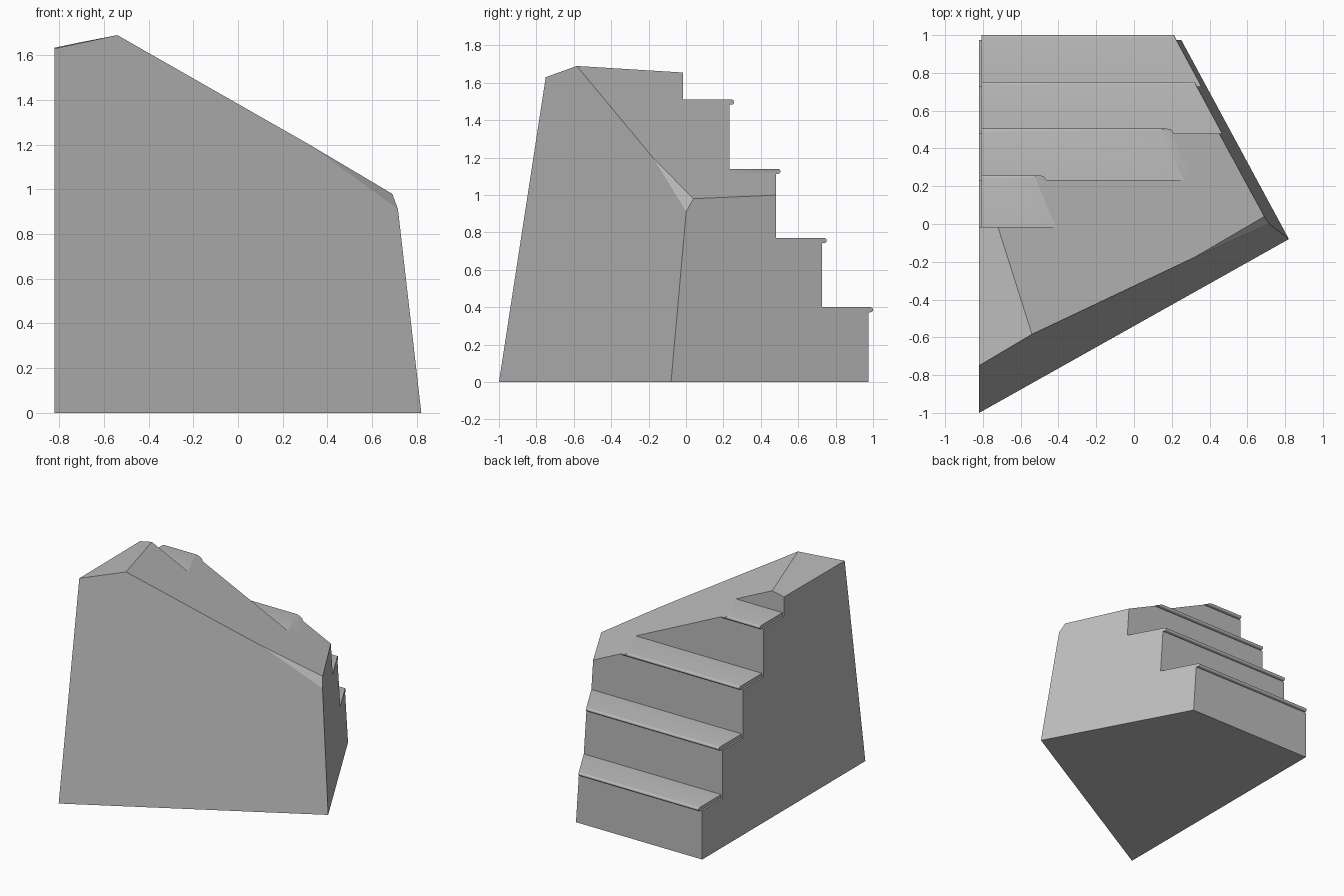
import bpy, bmesh, math
from mathutils import Vector

if "Cube" in bpy.data.objects:
    bpy.data.objects.remove(bpy.data.objects["Cube"], do_unlink=True)

stone = bpy.data.materials.new("grey stone")
stone.use_nodes = True
grey = (0.5, 0.5, 0.5, 1)
stone.diffuse_color = grey
stone.node_tree.nodes["Principled BSDF"].inputs["Base Color"].default_value = grey

LEFT, BACK, THICK = -0.82, 0.975, 0.027
RUN, RISE, FIRST, STEPS = 0.2475, 0.37, 0.40, 4
NOSE = 0.025

# Corner points shared by the sloping faces
front_left, front_right = (LEFT, -1, 0), (0.82, -0.08, 0)
back_right = (0.25, BACK, 0)
top_left, peak = (LEFT, -0.75, 1.63), (-0.54, -0.584, 1.69)
shoulder, notch, corner = (0.69, 0.04, 0.98), (0.31, -0.183, 1.205), (0.72, -0.005, 0.9)
landing_edge, landing_inner = (0.45, 0.48, 1.0), (-0.72, 0, 1.655)
FACES = [
    (front_left, front_right, top_left),      # leaning front wall
    (front_right, back_right, shoulder),      # leaning right wall
    (peak, shoulder, landing_edge),           # main slope
    (top_left, peak, landing_inner),          # small top facet
    (notch, shoulder, corner),                # chamfered corner
]


def link(name, bm):
    mesh = bpy.data.meshes.new(name)
    bm.to_mesh(mesh)
    bm.free()
    mesh.materials.append(stone)
    ob = bpy.data.objects.new(name, mesh)
    bpy.context.collection.objects.link(ob)
    return ob


def rock(name, left):
    """Box trimmed by every sloping face."""
    bm = bmesh.new()
    bmesh.ops.create_cube(bm, size=1)
    low, high = Vector((left, -1, 0)), Vector((0.82, 1.1, 1.8))
    for v in bm.verts:
        v.co = [l + (c + 0.5) * (h - l) for l, c, h in zip(low, v.co, high)]
    inside = Vector((0, 0, 0.3))
    for a, b, c in FACES:
        a, b, c = Vector(a), Vector(b), Vector(c)
        n = (b - a).cross(c - a).normalized()
        if n.dot(inside - a) > 0:
            n.negate()
        bmesh.ops.bisect_plane(bm, geom=bm.verts[:] + bm.edges[:] + bm.faces[:],
                               dist=1e-5, plane_co=a, plane_no=n, clear_outer=True)
        rim = [e for e in bm.edges if e.is_boundary]
        if rim:
            bmesh.ops.holes_fill(bm, edges=rim, sides=0)
    bmesh.ops.recalc_face_normals(bm, faces=bm.faces[:])
    return link(name, bm)


def prism(profile):
    """Side profile (y, z) extruded across x."""
    bm = bmesh.new()
    face = bm.faces.new([bm.verts.new((-1.2, y, z)) for y, z in profile])
    new = bmesh.ops.extrude_face_region(bm, geom=[face])["geom"]
    bmesh.ops.translate(bm, vec=(2.4, 0, 0),
                        verts=[v for v in new if isinstance(v, bmesh.types.BMVert)])
    bmesh.ops.recalc_face_normals(bm, faces=bm.faces[:])
    return link("profile_cutter", bm)


def part(name, left, profile):
    """Keep the share of the rock that lies within a side profile."""
    ob, cutter = rock(name, left), prism(profile)
    cutter.hide_render = True
    mod = ob.modifiers.new("cut", "BOOLEAN")
    mod.operation, mod.solver, mod.object = "INTERSECT", "EXACT", cutter
    bpy.ops.object.select_all(action="DESELECT")
    bpy.context.view_layer.objects.active = ob
    ob.select_set(True)
    bpy.ops.object.modifier_apply(modifier=mod.name)
    bpy.data.objects.remove(cutter, do_unlink=True)
    bpy.ops.object.shade_smooth_by_angle(angle=math.radians(25))
    return ob


# Stair-shaped body
steps = [(-1.5, -0.5), (BACK, -0.5)]
for i in range(STEPS):
    z = FIRST + i * RISE - THICK
    steps += [(BACK - i * RUN, z), (BACK - (i + 1) * RUN, z)]
steps += [(BACK - STEPS * RUN, 2.2), (-1.5, 2.2)]
part("stair_body", LEFT, steps)

# Treads with rounded nosings
for i in range(STEPS):
    top, front = FIRST + i * RISE, BACK - i * RUN + NOSE
    r = THICK / 2
    nose = [(front - r + r * math.cos(t), top - r + r * math.sin(t))
            for t in (math.pi * (k / 8 - 0.5) for k in range(9))]
    inner = BACK - (i + 1) * RUN
    part(f"tread_{i + 1}", LEFT + 0.013, [(inner, top - THICK)] + nose + [(inner, top)])
